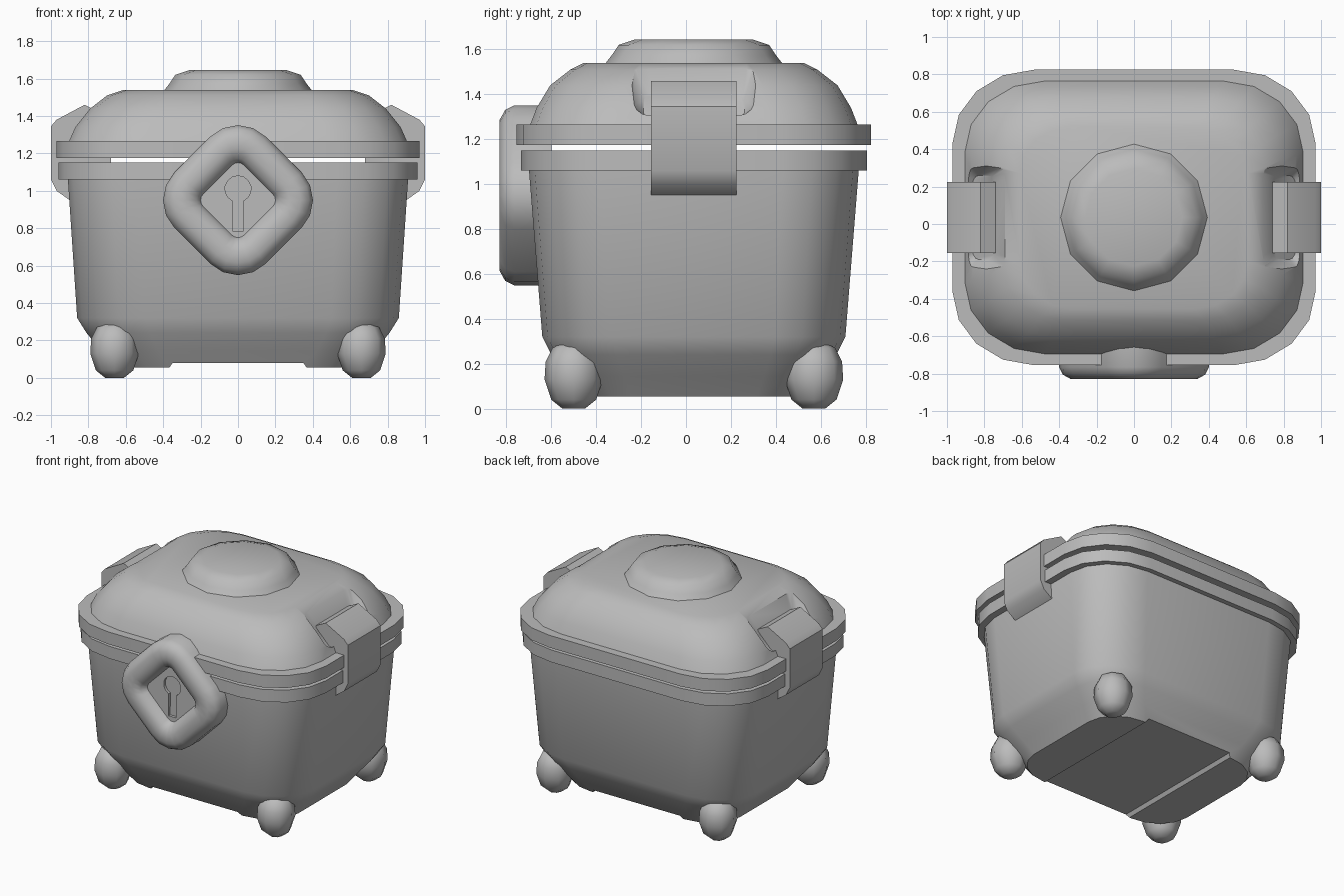
import bpy, bmesh, math
from mathutils import Vector

if "Cube" in bpy.data.objects:
    bpy.data.objects.remove(bpy.data.objects["Cube"])

CY = 0.035  # depth centre of the box

grey = bpy.data.materials.new("plain grey")
grey.use_nodes = True
grey.diffuse_color = (0.5, 0.5, 0.5, 1)
grey.node_tree.nodes["Principled BSDF"].inputs["Base Color"].default_value = (0.5, 0.5, 0.5, 1)


def ring(hx, hy, rx, ry, n=4):
    """Rounded rectangle outline with n segments in each corner."""
    pts = []
    for k, (sx, sy) in enumerate([(1, 1), (-1, 1), (-1, -1), (1, -1)]):
        for i in range(n + 1):
            a = math.pi / 2 * (k + i / n)
            pts.append((sx * (hx - rx) + rx * math.cos(a), sy * (hy - ry) + ry * math.sin(a)))
    return pts


def loft(name, rings, angle=45):
    """Skin a stack of 3D outlines and cap both ends."""
    bm = bmesh.new()
    loops = [[bm.verts.new(p) for p in r] for r in rings]
    for a, b in zip(loops, loops[1:]):
        for i in range(len(a)):
            j = (i + 1) % len(a)
            bm.faces.new((a[i], a[j], b[j], b[i]))
    bm.faces.new(loops[0][::-1])
    bm.faces.new(loops[-1])
    bmesh.ops.remove_doubles(bm, verts=bm.verts, dist=1e-5)
    bmesh.ops.recalc_face_normals(bm, faces=bm.faces)
    mesh = bpy.data.meshes.new(name)
    bm.to_mesh(mesh)
    bm.free()
    mesh.materials.append(grey)
    ob = bpy.data.objects.new(name, mesh)
    bpy.context.collection.objects.link(ob)
    smooth(ob, angle)
    return ob


def activate(ob):
    bpy.ops.object.select_all(action="DESELECT")
    ob.select_set(True)
    bpy.context.view_layer.objects.active = ob


def smooth(ob, angle):
    activate(ob)
    bpy.ops.object.shade_smooth_by_angle(angle=math.radians(angle))


def cut(ob, cutter, angle=45):
    """Subtract the cutter, then throw it away."""
    mod = ob.modifiers.new("cut", "BOOLEAN")
    mod.operation = "DIFFERENCE"
    mod.solver = "EXACT"
    mod.object = cutter
    activate(ob)
    bpy.ops.object.modifier_apply(modifier=mod.name)
    bpy.data.objects.remove(cutter)
    smooth(ob, angle)


def box_stack(name, levels, corner=0.45, angle=45):
    """Rounded box from (half width, half depth, height) levels."""
    return loft(name, [[(x, y + CY, z) for x, y in ring(hx, hy, corner * hx, corner * 1.1 * hy)]
                       for hx, hy, z in levels], angle)


def turned(name, levels, x, y, n):
    """Round part from (radius, height) levels."""
    return loft(name, [[(x + px, y + py, z) for px, py in ring(r, r, r, r, n)]
                       for r, z in levels], 60)


def extrude_y(name, profile, y0, y1):
    return loft(name, [[(x, y, z) for x, z in profile] for y in (y0, y1)], 35)


# Box body with a shallow channel under it
body = box_stack("body", [(0.66, 0.52, 0.055), (0.73, 0.58, 0.145), (0.81, 0.635, 0.24),
                          (0.86, 0.675, 0.32), (0.91, 0.735, 1.07)], 0.42, 35)
channel = [(-0.39, 0.02), (0.39, 0.02), (0.35, 0.08), (-0.35, 0.08)]
cut(body, extrude_y("channel_cutter", channel, -1, 1), 35)

# Rims on both sides of the gap
box_stack("body_rim", [(0.96, 0.77, 1.06), (0.96, 0.77, 1.15)])
box_stack("lid_rim", [(0.97, 0.79, 1.175), (0.97, 0.79, 1.265)])

# Domed lid and its raised cap
lid = box_stack("lid", [(0.91, 0.735, 1.25), (0.87, 0.70, 1.34), (0.79, 0.64, 1.44),
                        (0.70, 0.55, 1.51), (0.61, 0.49, 1.54)], 0.47)
turned("lid_cap", [(0.40, 1.53), (0.365, 1.575), (0.335, 1.62), (0.26, 1.645)], 0, CY, 3)

# Latches sitting in sloped pockets of the lid
latch = [(0.74, 1.42), (0.82, 1.46), (0.97, 1.38), (1.0, 1.345), (1.0, 1.06), (0.97, 1.0),
         (0.90, 0.95), (0.87, 0.97), (0.87, 1.29), (0.74, 1.36)]
tongue = [(0.68, 1.13), (0.9, 1.13), (0.9, 1.18), (0.68, 1.18)]
slope = Vector((0.70, -0.71))
for side, s in (("left", 1), ("right", -1)):
    pocket = []
    for cx, cz, half, depth in [(0.803, 1.345, 0.087, 0.225), (0.777, 1.475, 0.195, 0.289)]:
        pocket.append([(s * (cx + u * slope.x), CY + v, cz + u * slope.y)
                       for u, v in ring(half, depth, 0.05, 0.05, 3)])
    cut(lid, loft("pocket_cutter", pocket))
    for name, profile in (("latch", latch), ("latch_tongue", tongue)):
        extrude_y(f"{side}_{name}", [(s * x, z) for x, z in profile], CY - 0.19, CY + 0.19)

# Bulb feet on the corners
foot = [(0.05, 0.0), (0.10, 0.04), (0.13, 0.13), (0.125, 0.21), (0.095, 0.27), (0.05, 0.295)]
for end, sy in (("front", -1), ("back", 1)):
    for side, sx in (("left", 1), ("right", -1)):
        turned(f"{end}_{side}_foot", foot, sx * 0.66, CY + sy * 0.535, 2)

# Diamond lock ring with a recessed plate
c = math.sqrt(0.5)
stack = []
for half, r, y in [(0.345, 0.21, -0.60), (0.345, 0.21, -0.765), (0.325, 0.19, -0.805),
                   (0.285, 0.16, -0.83), (0.225, 0.10, -0.83), (0.175, 0.06, -0.81),
                   (0.155, 0.045, -0.763)]:
    stack.append([(c * (u - v), y, 0.95 + c * (u + v)) for u, v in ring(half, half, r, r)])
lock = loft("lock_ring", stack, 50)

# Keyhole sunk into the plate
arc = [math.radians(-65 + 310 * i / 12) for i in range(13)]
keyhole = [(0.07 * math.cos(a), 1.01 + 0.07 * math.sin(a)) for a in arc]
keyhole += [(-0.03, 0.785), (0.03, 0.785)]
cut(lock, extrude_y("keyhole_cutter", keyhole, -0.80, -0.743), 50)
